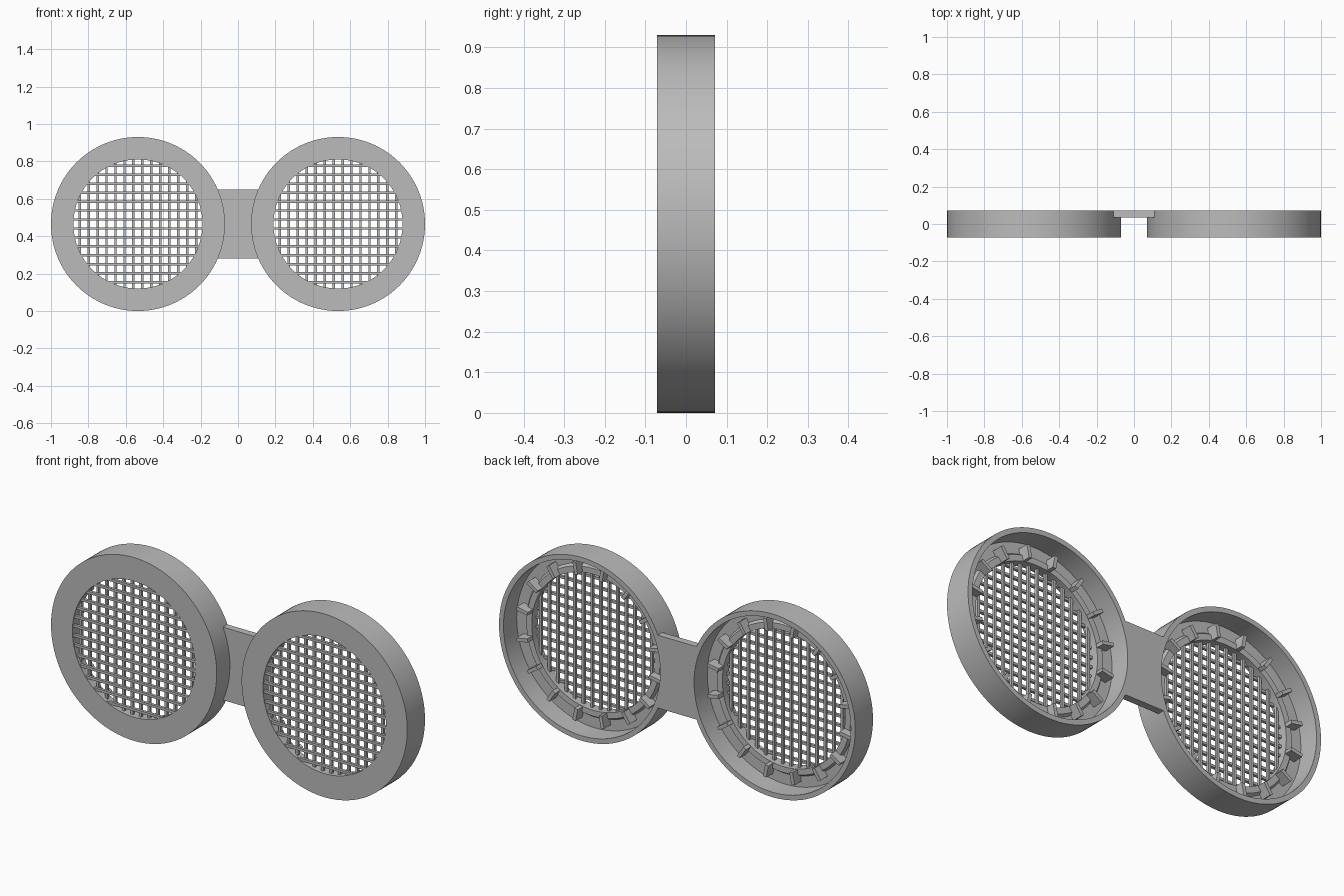
import bpy, bmesh, math
from mathutils import Matrix, Vector

cube = bpy.data.objects.get("Cube")
if cube:
    bpy.data.objects.remove(cube, do_unlink=True)

RADIUS, HOLE, HALF, CX = 0.465, 0.345, 0.071, 0.535
SEGMENTS, RIBS, PITCH, BAR = 96, 16, 0.048, 0.013
FLOOR = -0.035

grey = bpy.data.materials.new("plain grey")
grey.use_nodes = True
grey.diffuse_color = (0.5, 0.5, 0.5, 1)
grey.node_tree.nodes["Principled BSDF"].inputs["Base Color"].default_value = (0.5, 0.5, 0.5, 1)


def finish(name, bm, x=0.0, smooth=False):
    bmesh.ops.recalc_face_normals(bm, faces=bm.faces)
    mesh = bpy.data.meshes.new(name)
    bm.to_mesh(mesh)
    bm.free()
    mesh.materials.append(grey)
    ob = bpy.data.objects.new(name, mesh)
    ob.location = (x, 0, RADIUS)
    bpy.context.collection.objects.link(ob)
    if smooth:
        bpy.ops.object.select_all(action='DESELECT')
        ob.select_set(True)
        bpy.context.view_layer.objects.active = ob
        bpy.ops.object.shade_smooth_by_angle(angle=math.radians(30))
    return ob


def add_box(bm, low, high, turn=0.0):
    low, high = Vector(low), Vector(high)
    matrix = (Matrix.Rotation(turn, 4, 'Y')
              @ Matrix.Translation((low + high) / 2)
              @ Matrix.Diagonal((*(high - low), 1)))
    bmesh.ops.create_cube(bm, size=1, matrix=matrix)


def lathe(profile):
    # Closed (radius, y) profile turned about the y axis
    bm = bmesh.new()
    rings = []
    for i in range(SEGMENTS):
        a = math.tau * i / SEGMENTS
        rings.append([bm.verts.new((r * math.cos(a), y, r * math.sin(a))) for r, y in profile])
    for i, ring in enumerate(rings):
        after = rings[(i + 1) % SEGMENTS]
        for j in range(len(profile)):
            k = (j + 1) % len(profile)
            bm.faces.new((ring[j], ring[k], after[k], after[j]))
    return bm


CUP = [(HOLE, -HALF), (RADIUS, -HALF), (RADIUS, HALF), (0.44, HALF),
       (0.44, FLOOR), (0.385, FLOOR), (0.375, -0.02), (HOLE, -0.02)]

for side, x in (("left", CX), ("right", -CX)):
    # Shallow open-backed cup with a round opening
    finish(side + "_cup", lathe(CUP), x, True)

    # Crossed bars filling the opening
    mesh_bm = bmesh.new()
    count = int(HOLE / PITCH)
    for i in range(-count, count):
        p = (i + 0.5) * PITCH
        reach = math.sqrt((HOLE + 0.004) ** 2 - p * p)
        add_box(mesh_bm, (-reach, -0.066, p - BAR / 2), (reach, -0.052, p + BAR / 2))
        add_box(mesh_bm, (p - BAR / 2, -0.054, -reach), (p + BAR / 2, -0.04, reach))
    finish(side + "_grille", mesh_bm, x)

    # Radial ribs standing on the floor behind the opening
    rib_bm = bmesh.new()
    for i in range(RIBS):
        add_box(rib_bm, (HOLE + 0.002, FLOOR - 0.005, -0.009), (0.41, 0.02, 0.009),
                math.tau * (i + 0.5) / RIBS)
    finish(side + "_ribs", rib_bm, x)

# Flat bridge whose ends follow the cup walls
bm = bmesh.new()
grip, tall, steps = 0.452, 0.185, 16
sweep = math.asin(tall / grip)
outline = []
for sign in (1, -1):
    for i in range(steps + 1):
        a = sweep * (2 * i / steps - 1)
        outline.append((sign * (CX - grip * math.cos(a)), sign * grip * math.sin(a)))
face = bm.faces.new([bm.verts.new((px, 0.035, pz)) for px, pz in outline])
grown = bmesh.ops.extrude_face_region(bm, geom=[face])
bmesh.ops.translate(bm, vec=(0, HALF - 0.035, 0),
                    verts=[v for v in grown["geom"] if isinstance(v, bmesh.types.BMVert)])
finish("bridge", bm)
